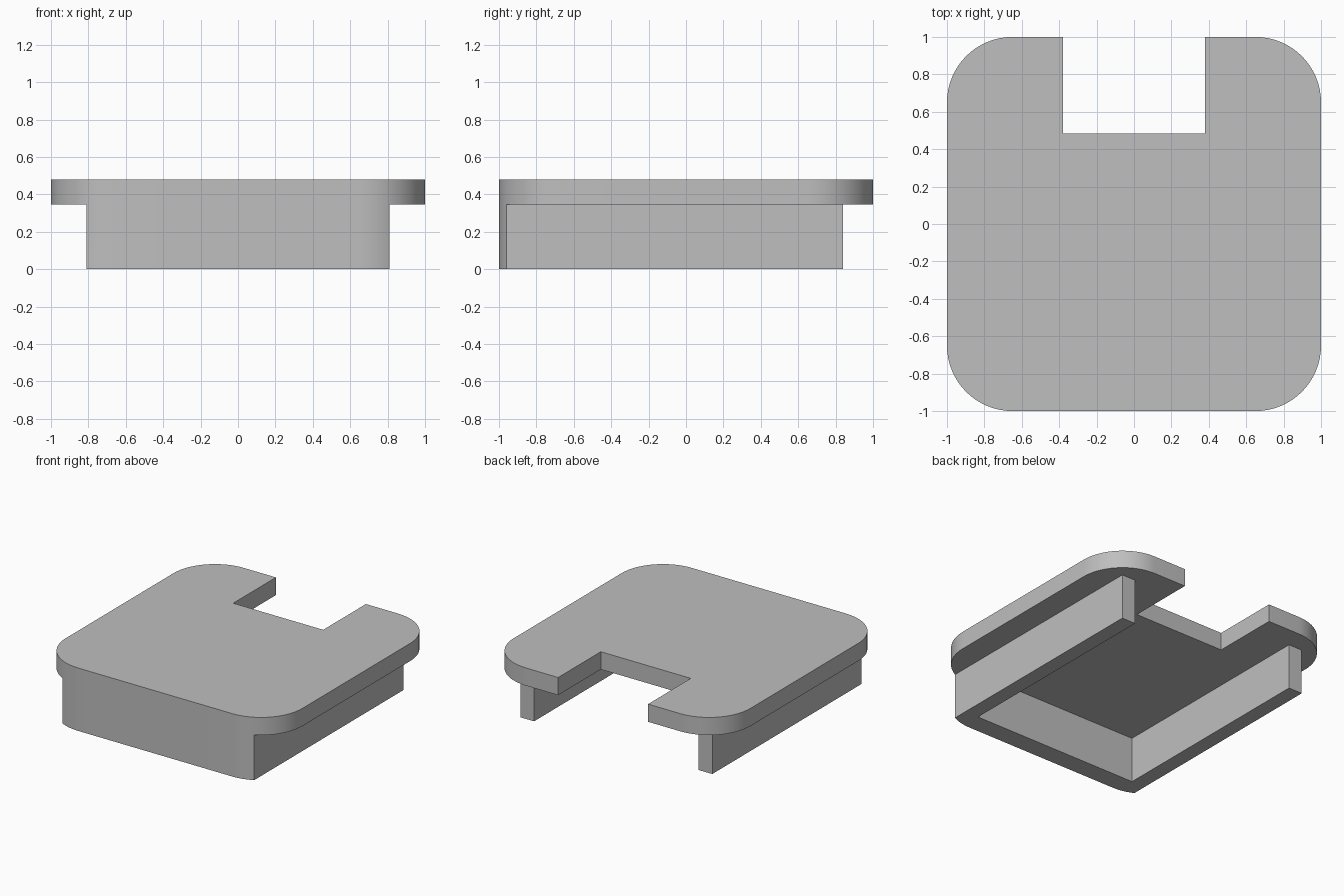
import bpy
import bmesh
from math import cos, sin, radians

cube = bpy.data.objects.get("Cube")
if cube:
    bpy.data.objects.remove(cube, do_unlink=True)

TOP, UNDERSIDE = 0.48, 0.345
RADIUS = 0.35
WALL_X, WALL_INNER_X = 0.81, 0.695

grey = bpy.data.materials.new("plain grey")
grey.use_nodes = True
colour = (0.52, 0.52, 0.52, 1)
grey.diffuse_color = colour
grey.node_tree.nodes["Principled BSDF"].inputs["Base Color"].default_value = colour


def link_mesh(name, bm):
    mesh = bpy.data.meshes.new(name)
    bmesh.ops.recalc_face_normals(bm, faces=bm.faces)
    bm.to_mesh(mesh)
    bm.free()
    mesh.materials.append(grey)
    obj = bpy.data.objects.new(name, mesh)
    bpy.context.collection.objects.link(obj)
    return obj


def rounded_block(name, radius, height, steps=16):
    """Square block with rounded vertical corners, two units wide."""
    bm = bmesh.new()
    c = 1 - radius
    outline = []
    for quarter, (sx, sy) in enumerate([(1, 1), (-1, 1), (-1, -1), (1, -1)]):
        for i in range(steps + 1):
            a = radians(90 * (quarter + i / steps))
            outline.append(bm.verts.new((sx * c + radius * cos(a), sy * c + radius * sin(a), 0)))
    base = bm.faces.new(outline)
    top = bmesh.ops.extrude_face_region(bm, geom=[base])["geom"]
    verts = [v for v in top if isinstance(v, bmesh.types.BMVert)]
    bmesh.ops.translate(bm, verts=verts, vec=(0, 0, height))
    return link_mesh(name, bm)


def cut_box(target, low, high):
    """Carve an axis-aligned box out of the target."""
    bm = bmesh.new()
    bmesh.ops.create_cube(bm, size=1)
    for v in bm.verts:
        v.co = [h if c > 0 else l for c, l, h in zip(v.co, low, high)]
    cutter = link_mesh("cutter", bm)
    cutter.hide_render = True
    mod = target.modifiers.new("cut", "BOOLEAN")
    mod.operation = "DIFFERENCE"
    mod.solver = "EXACT"
    mod.object = cutter
    bpy.context.view_layer.objects.active = target
    bpy.ops.object.modifier_apply(modifier=mod.name)
    bpy.data.objects.remove(cutter, do_unlink=True)


# Rounded cover with its skirt carved from the same block
cover = rounded_block("cover_with_skirt", RADIUS, TOP)

# Overhanging sides
cut_box(cover, (WALL_X, -2, -1), (2, 2, UNDERSIDE))
cut_box(cover, (-2, -2, -1), (-WALL_X, 2, UNDERSIDE))

# Hollow underside, open at the back, and the shortened wall ends
cut_box(cover, (-WALL_INNER_X, -0.85, -1), (WALL_INNER_X, 2, UNDERSIDE))
cut_box(cover, (-2, 0.84, -1), (2, 2, UNDERSIDE))

# Square notch in the back edge
cut_box(cover, (-0.38, 0.485, -1), (0.38, 2, 1))

# Smooth corners, crisp edges
bpy.ops.object.select_all(action="DESELECT")
cover.select_set(True)
bpy.context.view_layer.objects.active = cover
bpy.ops.object.shade_smooth_by_angle(angle=radians(30))
